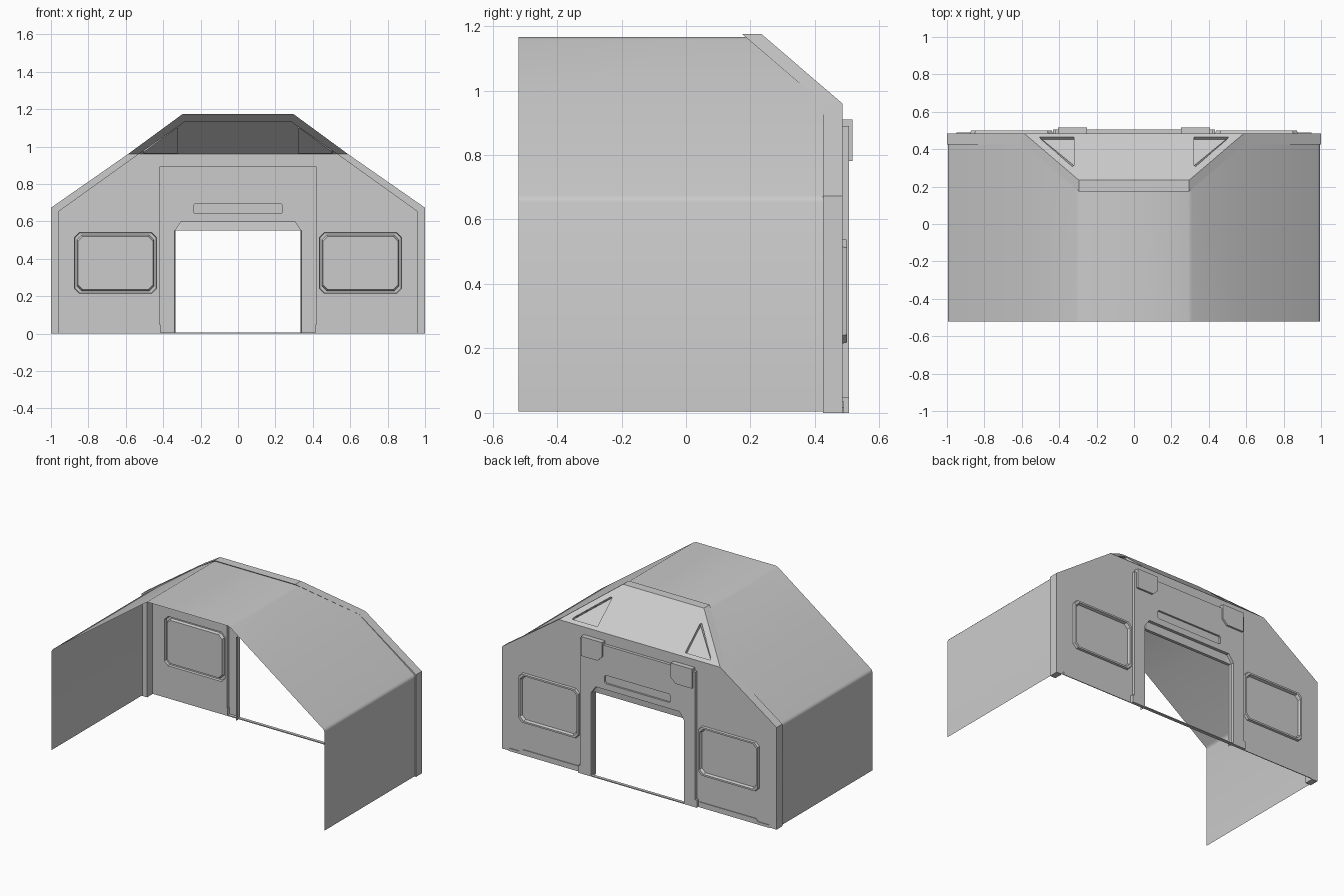
import bpy, bmesh, math
from mathutils import Vector

if "Cube" in bpy.data.objects:
    bpy.data.objects.remove(bpy.data.objects["Cube"])

grey = bpy.data.materials.new("light_grey")
grey.diffuse_color = (0.6, 0.6, 0.6, 1)
grey.use_nodes = True
grey.node_tree.nodes["Principled BSDF"].inputs["Base Color"].default_value = grey.diffuse_color

WALL, PANEL, KNEE = 0.485, 0.505, 0.96


def back(z):
    """Depth of the end wall, leaning forward above the knee."""
    return WALL - max(0, z - KNEE) * 1.165


def finish(name, bm, out=None):
    bmesh.ops.remove_doubles(bm, verts=bm.verts, dist=0.0001)
    bmesh.ops.recalc_face_normals(bm, faces=bm.faces)
    bm.normal_update()
    if out and sum(f.normal.dot(Vector(out)) * f.calc_area() for f in bm.faces) < 0:
        bmesh.ops.reverse_faces(bm, faces=bm.faces)
    me = bpy.data.meshes.new(name)
    bm.to_mesh(me)
    bm.free()
    me.materials.append(grey)
    ob = bpy.data.objects.new(name, me)
    bpy.context.collection.objects.link(ob)
    return ob


def bridge(bm, rows, closed=True):
    """Quads between successive point rows; returns the vertex rows."""
    vs = [[bm.verts.new(p) for p in r] for r in rows]
    for a, b in zip(vs, vs[1:]):
        n = len(a)
        for i in range(n if closed else n - 1):
            j = (i + 1) % n
            bm.faces.new((a[i], a[j], b[j], b[i]))
    return vs


def sheet(name, loops, depth):
    """Flat sheet from an outline and its holes, given as (x, z) points."""
    bm = bmesh.new()
    edges = []
    for loop in loops:
        vs = [bm.verts.new((x, depth(z), z)) for x, z in loop]
        edges += [bm.edges.new((vs[i - 1], vs[i])) for i in range(len(vs))]
    bmesh.ops.triangle_fill(bm, use_beauty=True, use_dissolve=False, edges=edges, normal=(0, 1, 0))
    return finish(name, bm, (0, 1, 0))


def stack(name, rows, cap=True):
    bm = bmesh.new()
    vs = bridge(bm, rows)
    if cap:
        bm.faces.new(vs[-1])
    return finish(name, bm, (0, 1, 0))


def octo(x0, x1, z0, z1, c, d=0.0):
    """Rectangle with cut corners, inset by d."""
    x0, x1, z0, z1 = x0 + d, x1 - d, z0 + d, z1 - d
    return [(x0 + c, z0), (x1 - c, z0), (x1, z0 + c), (x1, z1 - c),
            (x1 - c, z1), (x0 + c, z1), (x0, z1 - c), (x0, z0 + c)]


def at(loop, y):
    return [(x, y, z) for x, z in loop]


def mirror(half):
    """Closed symmetric profile from its right half."""
    return half + [(-x, z) for x, z in reversed(half)]


def box(name, x0, x1, y0, y1, z0, z1):
    stack_bm = bmesh.new()
    sq = [(x0, z0), (x1, z0), (x1, z1), (x0, z1)]
    v = bridge(stack_bm, [at(sq, y0), at(sq, y1)])
    stack_bm.faces.new(v[0])
    stack_bm.faces.new(v[1])
    return finish(name, stack_bm)


# Thin shell of side walls and roof, with softened eaves
shell = mirror([(0.994, 0.005), (0.994, 0.655), (0.991, 0.665), (0.982, 0.674),
                (0.585, 0.96), (0.31, 1.158), (0.29, 1.166)])
bm = bmesh.new()
bridge(bm, [[(x, -0.52, z) for x, z in shell],
            [(x, back(z) - 0.055, z) for x, z in shell]], closed=False)
ob = finish("shell", bm, (0, 0, 1))
for p in ob.data.polygons:
    p.use_smooth = True
bpy.context.view_layer.objects.active = ob
ob.select_set(True)
bpy.ops.object.shade_smooth_by_angle(angle=math.radians(30))

# Rib around the end wall
outer = [(1.0, 0), (1.0, 0.673), (0.588, KNEE), (0.295, 1.175)]
inner = [(0.96, 0), (0.96, 0.652), (0.53, KNEE), (0.285, 1.132)]
o, i = mirror(outer), mirror(inner)
bm = bmesh.new()
rows = [[(x, back(z), z) for x, z in o],
        [(x, back(z) - 0.06, z) for x, z in o],
        [(x, back(z) - 0.06, z) for x, z in i],
        [(x, back(z) - 0.002, z) for x, z in i]]
vs = bridge(bm, rows, closed=False)
for k in (0, -1):
    bm.faces.new([r[k] for r in vs])
finish("end_rib", bm)

# Lower end wall with openings for the door surround and windows
X0, X1, Z0, Z1 = 0.435, 0.875, 0.215, 0.54
win = octo(X0, X1, Z0, Z1, 0.025)
flip = lambda loop: [(-x, z) for x, z in loop]
top_z = 0.89
wall = [(-0.42, 0), (-0.42, top_z), (0.42, top_z), (0.42, 0),
        (1, 0), (1, 0.673), (0.588, KNEE), (-0.588, KNEE), (-1, 0.673), (-1, 0)]
sheet("end_wall", [wall, win, flip(win)], back)

# Sloped upper panel with triangular recesses
tri = [(0.32, 0.977), (0.505, 0.977), (0.497, 0.988), (0.33, 1.112), (0.32, 1.108)]
slope = mirror([(0.588, KNEE), (0.295, 1.175)])
sheet("sloped_panel", [slope, tri, flip(tri)], back)

# Door surround: raised panel, its edge and a slot over the door
door = [(-0.34, 0), (-0.34, 0.55), (-0.305, 0.6), (0.305, 0.6), (0.34, 0.55), (0.34, 0)]
slot = octo(-0.24, 0.24, 0.64, 0.695, 0.008)
edge = [(-0.42, 0), (-0.42, top_z), (0.42, top_z), (0.42, 0)]
sheet("door_surround", [edge + door[::-1], slot], lambda z: PANEL)
stack("door_slot", [at(slot, PANEL), at(slot, PANEL - 0.012)])
bm = bmesh.new()
bridge(bm, [at(edge, WALL), at(edge, PANEL)], closed=False)
finish("surround_edge", bm, (0, 0, 1))

# Door reveal and lintel lip
lip = [(-0.335, 0), (-0.335, 0.55), (-0.305, 0.55), (0.305, 0.55), (0.335, 0.55), (0.335, 0)]
bm = bmesh.new()
bridge(bm, [at(door, PANEL), at(door, 0.485), at(lip, 0.48), at(lip, 0.46)], closed=False)
finish("door_reveal", bm, (0, 1, 0))
box("threshold", -0.42, 0.42, WALL, PANEL, 0, 0.006)

for s, side in ((1, "right"), (-1, "left")):
    m = flip if s < 0 else (lambda l: l)
    # Window: raised rim around a flush pane
    stack("window_" + side, [at(m(octo(X0, X1, Z0, Z1, 0.025, d)), y) for d, y in
                             ((0, WALL), (0.003, 0.499), (0.014, 0.499), (0.02, 0.482))])
    # Triangular recess on the slope
    stack("slope_recess_" + side,
          [[(x, back(z) - a, z - a) for x, z in m(tri)] for a in (0, 0.013)])
    # Hanging box with a cut corner beside the door head
    lamp = [(0.25, 0.91), (0.25, 0.815), (0.285, 0.782), (0.405, 0.782), (0.405, 0.91)]
    stack("head_box_" + side, [at(m(lamp), WALL), at(m(lamp), 0.517)])
    # Low skirting plate
    skirt = [(0.44, 0), (0.95, 0), (0.95, 0.018), (0.87, 0.018), (0.85, 0.035), (0.44, 0.035)]
    stack("skirting_" + side, [at(m(skirt), WALL), at(m(skirt), WALL + 0.005)])
    # Foot of the door post
    box("post_foot_" + side, *sorted((s * 0.415, s * 0.432)), WALL, PANEL, 0, 0.05)
